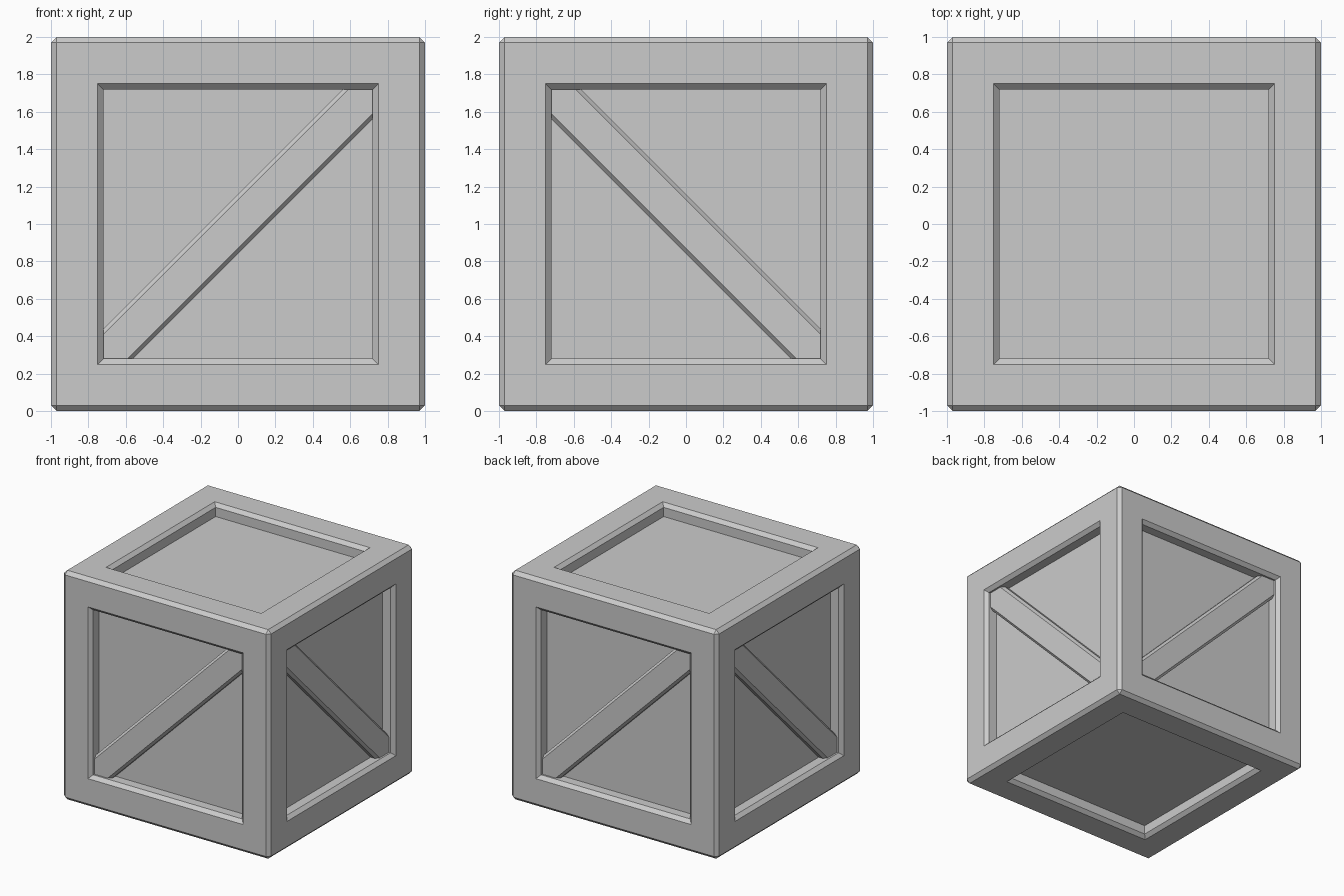
import bpy, bmesh, math
from mathutils import Matrix, Vector

if "Cube" in bpy.data.objects:
    bpy.data.objects.remove(bpy.data.objects["Cube"])

CHAMFER = 0.03
OPEN = 0.72          # half size of the recess at its straight wall
PANEL = 0.89         # distance of the recessed panel from the centre
BRACE_TOP = 0.955    # distance of the brace's outer face from the centre
CENTRE = Matrix.Translation((0, 0, 1))


def finish(bm, name, matrix):
    bmesh.ops.recalc_face_normals(bm, faces=bm.faces[:])
    mesh = bpy.data.meshes.new(name)
    bm.to_mesh(mesh)
    bm.free()
    obj = bpy.data.objects.new(name, mesh)
    obj.matrix_world = matrix
    bpy.context.collection.objects.link(obj)
    return obj


# Crate body: chamfered cube with a stepped recess in all six faces
bm = bmesh.new()
bmesh.ops.create_cube(bm, size=2)
bmesh.ops.bevel(bm, geom=bm.edges[:], offset=CHAMFER, segments=1,
                profile=0.5, affect='EDGES')
bm.normal_update()
sides = [f for f in bm.faces if f.calc_area() > 1]
for thickness, depth in ((0.22, 0), (CHAMFER, -CHAMFER), (0, PANEL - 1 + CHAMFER)):
    bmesh.ops.inset_individual(bm, faces=sides, thickness=thickness,
                               depth=depth, use_even_offset=True)
    bm.normal_update()
finish(bm, "crate_body", CENTRE)


# Diagonal brace: chamfered bar with its ends fitted into the recess corners
def brace(name, turn, flip):
    bm = bmesh.new()
    rings = []
    for half, dist in ((0.16, PANEL - 0.01), (0.16, BRACE_TOP - 0.025), (0.13, BRACE_TOP)):
        a, b = OPEN, OPEN - half
        outline = [(-a, -a), (-b, -a), (a, b), (a, a), (b, a), (-a, -b)]
        rings.append([bm.verts.new((flip * u, -dist, v)) for u, v in outline])
    for low, high in zip(rings, rings[1:]):
        for i in range(6):
            j = (i + 1) % 6
            bm.faces.new((low[i], low[j], high[j], high[i]))
    bm.faces.new(rings[0])
    bm.faces.new(rings[-1])
    finish(bm, name, CENTRE @ Matrix.Rotation(math.radians(turn), 4, 'Z'))


for name, turn, flip in (("front_brace", 0, 1), ("right_brace", 90, -1),
                         ("back_brace", 180, 1), ("left_brace", 270, -1)):
    brace(name, turn, flip)
